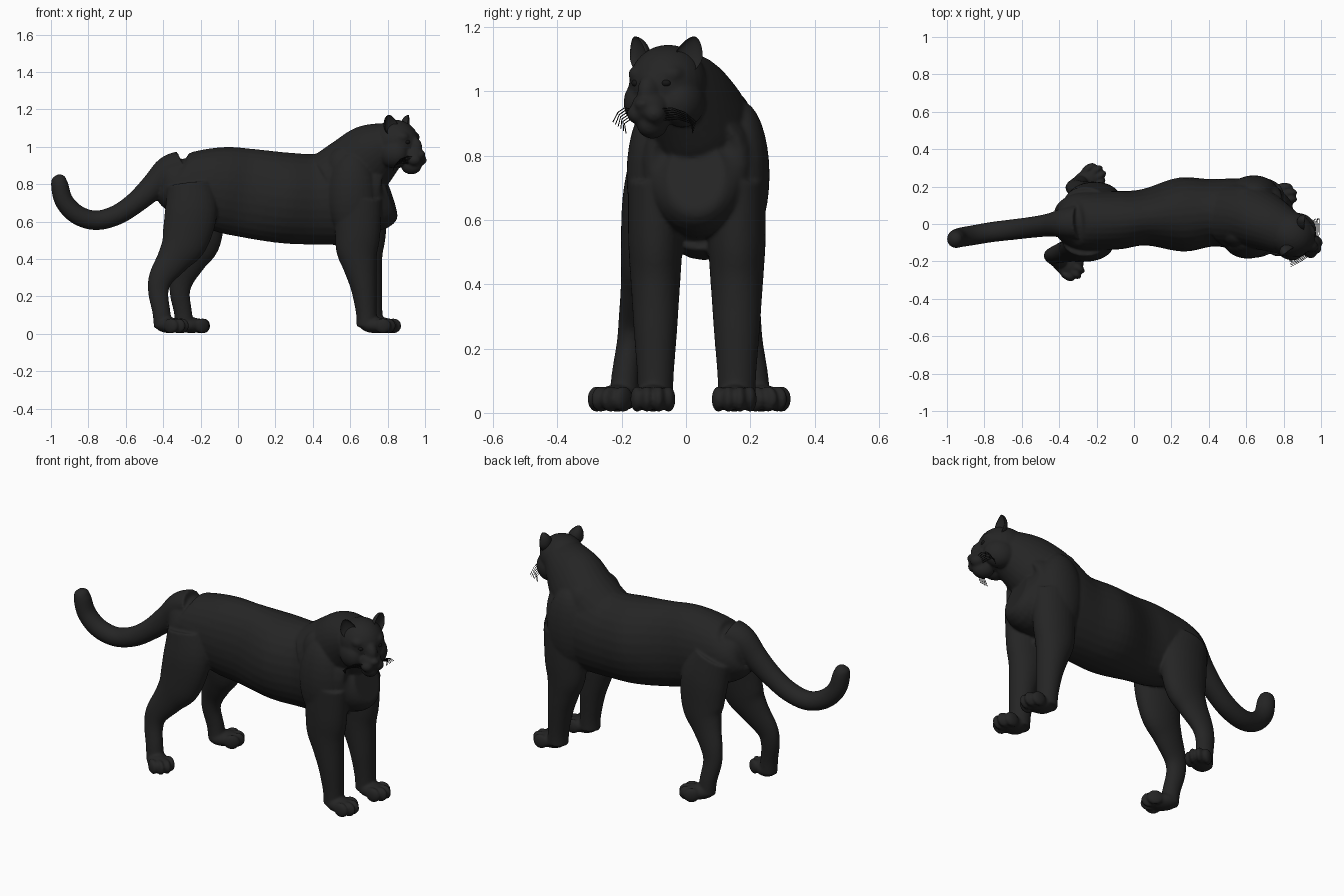
import bpy, bmesh, math
from mathutils import Vector, Matrix

if "Cube" in bpy.data.objects:
    bpy.data.objects.remove(bpy.data.objects["Cube"])

def material(name, v):
    m = bpy.data.materials.new(name)
    m.diffuse_color = (*v, 1)
    m.use_nodes = True
    m.node_tree.nodes["Principled BSDF"].inputs["Base Color"].default_value = m.diffuse_color
    return m

FUR = material("black_fur", (0.018, 0.018, 0.018))
DARK = material("dark_eyes_whiskers", (0.008, 0.008, 0.008))

def finish(bm, name, mat):
    bmesh.ops.recalc_face_normals(bm, faces=bm.faces)
    for f in bm.faces:
        f.smooth = True
    me = bpy.data.meshes.new(name)
    bm.to_mesh(me)
    bm.free()
    ob = bpy.data.objects.new(name, me)
    me.materials.append(mat)
    bpy.context.collection.objects.link(ob)
    return ob

def catmull(a, b, c, d, t):
    return [0.5 * (2*q + (r-p)*t + (2*p-5*q+4*r-s)*t*t + (3*q-p-3*r+s)*t**3)
            for p, q, r, s in zip(a, b, c, d)]

def tube(bm, rings, steps=5, n=28):
    """Closed smooth tube; each ring is x, y, z, half width (y), half depth."""
    R = [rings[0]] + list(rings) + [rings[-1]]
    pts = [catmull(*R[i:i+4], k/steps) for i in range(len(rings)-1) for k in range(steps)]
    pts.append(list(rings[-1]))
    loops = []
    for i, p in enumerate(pts):
        a, b = pts[max(i-1, 0)], pts[min(i+1, len(pts)-1)]
        t = (Vector(b[:3]) - Vector(a[:3])).normalized()
        s = Vector((0, 1, 0))
        s = (s - t*s.dot(t)).normalized()
        u = t.cross(s)
        loops.append([bm.verts.new(Vector(p[:3]) + s*p[3]*math.cos(q) + u*p[4]*math.sin(q))
                      for q in (2*math.pi*k/n for k in range(n))])
    for A, B in zip(loops, loops[1:]):
        for k in range(n):
            bm.faces.new((A[k], A[(k+1) % n], B[(k+1) % n], B[k]))
    bm.faces.new(loops[0][::-1])
    bm.faces.new(loops[-1])

def blob(bm, c, r, base=Matrix(), rot=Matrix()):
    """Ellipsoid with centre c and radii r inside the frame base."""
    return bmesh.ops.create_uvsphere(
        bm, u_segments=28, v_segments=16, radius=1,
        matrix=base @ Matrix.Translation(c) @ rot @ Matrix.Diagonal((*r, 1)))["verts"]

def paw(bm, x, y, yaw):
    F = Matrix.Translation((x, y, 0)) @ Matrix.Rotation(math.radians(yaw), 4, 'Z')
    blob(bm, (0.035, 0, 0.046), (0.085, 0.058, 0.042), F)
    for lat, fwd in ((-0.049, 0.075), (-0.018, 0.1), (0.018, 0.1), (0.049, 0.075)):
        blob(bm, (fwd, lat, 0.043), (0.044, 0.021, 0.041), F)

bm = bmesh.new()

# torso and neck
tube(bm, [(-.415, .01, .85, .05, .06), (-.38, .01, .84, .10, .11), (-.30, .015, .80, .15, .17),
          (-.10, .02, .775, .157, .226), (.05, .035, .753, .15, .238), (.25, .05, .727, .198, .243),
          (.42, .06, .72, .18, .243), (.55, .055, .735, .19, .26), (.68, .04, .75, .19, .235),
          (.77, .035, .73, .15, .18), (.815, .03, .74, .09, .11)])
tube(bm, [(.50, .05, .80, .17, .18), (.62, .04, .88, .168, .183),
          (.72, .0, .96, .148, .17), (.82, -.05, 1.02, .12, .12)])

# tail
tube(bm, [(-.30, .01, .90, .09, .08), (-.37, .005, .87, .08, .082), (-.45, -.005, .79, .062, .07),
          (-.55, -.018, .70, .056, .058), (-.65, -.03, .635, .055, .054), (-.76, -.043, .607, .054, .052),
          (-.86, -.06, .637, .053, .052), (-.93, -.072, .71, .052, .05),
          (-.954, -.08, .80, .048, .046), (-.954, -.08, .835, .036, .034), (-.954, -.08, .853, .012, .012)])

# front legs, shoulders and paws
front = [(.64, .72, .085, .13), (.64, .55, .085, .122), (.637, .45, .08, .112), (.652, .36, .074, .09),
         (.672, .25, .067, .07), (.686, .12, .057, .056), (.69, .04, .055, .056)]
for y, dx, wide, sh in ((-.095, 0, 1, -.095), (.158, .03, 1.06, .17)):
    tube(bm, [(x + dx, y, z, w*wide, d) for x, z, w, d in front])
    blob(bm, (.61 + dx, sh, .74), (.13, .09, .23))
    blob(bm, (.56 + dx, sh*.75 + .015, .88), (.09, .07, .12))
    paw(bm, .70 + dx, y - .008, 0)

# hind legs and paws, the far one standing further forward
hind = [(-.26, .105, .80, .08, .12), (-.25, .125, .66, .085, .14), (-.285, .14, .50, .075, .125),
        (-.345, .155, .40, .06, .09), (-.412, .175, .30, .046, .066), (-.426, .185, .22, .042, .054),
        (-.41, .20, .12, .043, .048), (-.40, .205, .04, .046, .05)]
for s, shift in ((-1, 0), (1, .115)):
    tube(bm, [(x + shift*min(1, (.8 - z)/.5), .012 + s*y, z, w, d) for x, y, z, w, d in hind])
    paw(bm, -.395 + shift, .01 + s*.205, s*33)

# head, turned to one side
H = Matrix.Translation((.84, -.055, 1.02)) @ Matrix.Rotation(math.radians(-30), 4, 'Z')
blob(bm, (0, 0, .005), (.13, .12, .12), H)
blob(bm, (.10, 0, -.07), (.075, .062, .055), H)
blob(bm, (.10, 0, -.122), (.058, .045, .045), H)
blob(bm, (.10, 0, -.02), (.065, .038, .06), H, Matrix.Rotation(math.radians(25), 4, 'Y'))
blob(bm, (.167, 0, -.06), (.016, .024, .017), H)
for s in (-1, 1):
    blob(bm, (.065, s*.055, .032), (.05, .042, .034), H)
    blob(bm, (.025, s*.065, -.055), (.085, .065, .078), H)
    blob(bm, (.135, s*.03, -.09), (.038, .034, .032), H)

# fuse everything into one smooth skin
body = finish(bm, "body", FUR)
rm = body.modifiers.new("fuse", 'REMESH')
rm.mode = 'VOXEL'
rm.voxel_size = 0.007
rm.use_smooth_shade = True
sm = body.modifiers.new("soften", 'SMOOTH')
sm.factor = 0.5
sm.iterations = 6

for s, side in ((-1, "right"), (1, "left")):
    # cupped ear: the front half of an ellipsoid is pushed back inside
    bm = bmesh.new()
    for v in blob(bm, (0, 0, 0), (1, 1, 1)):
        if v.co.x > 0:
            v.co.x *= -0.45
        v.co.y *= 1 - .3*max(v.co.z, 0)
    bm.transform(H @ Matrix.Translation((.03, s*.094, .095)) @ Matrix.Rotation(s*math.radians(25), 4, 'Z')
                 @ Matrix.Rotation(-s*math.radians(18), 4, 'X') @ Matrix.Diagonal((.042, .042, .058, 1)))
    finish(bm, side + "_ear", FUR)

    # eye
    bm = bmesh.new()
    blob(bm, (.106, s*.052, .006), (.014, .017, .012), H)
    finish(bm, side + "_eye", DARK)

    # whiskers
    cu = bpy.data.curves.new(side + "_whiskers", 'CURVE')
    cu.dimensions = '3D'
    cu.bevel_depth = 0.0016
    cu.bevel_resolution = 1
    for k in range(6):
        z = -.075 - .007*k
        path = [(.14 - .006*k, s*.05, z), (.125 - .008*k, s*.085, z + .004),
                (.105 - .008*k, s*.12, z - .01), (.085 - .006*k, s*(.15 - .006*k), z - .04)]
        sp = cu.splines.new('POLY')
        sp.points.add(3)
        for p, c in zip(sp.points, path):
            p.co = (*(H @ Vector(c)), 1)
    cu.materials.append(DARK)
    bpy.context.collection.objects.link(bpy.data.objects.new(side + "_whiskers", cu))
